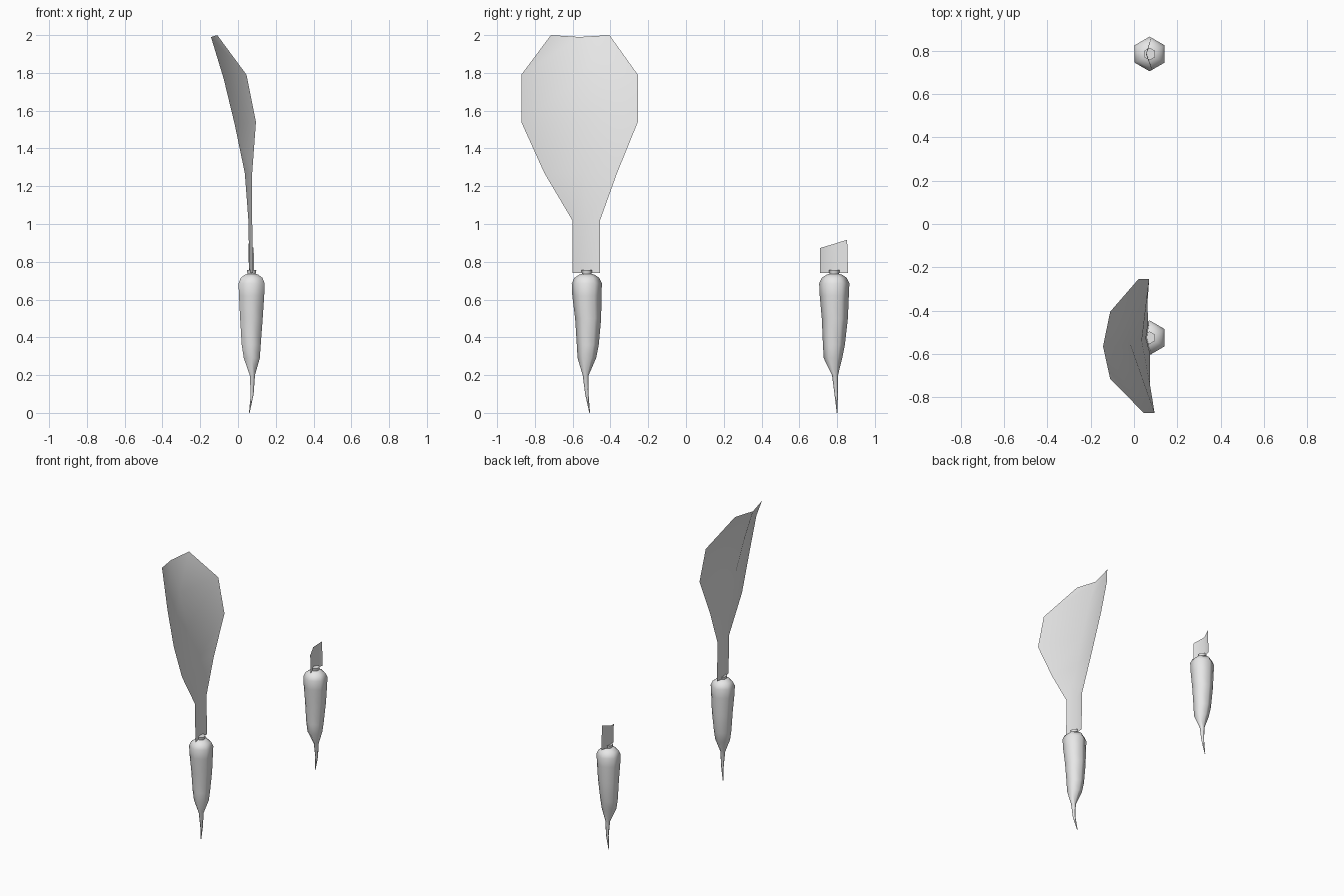
import bpy
import bmesh
from math import sin, cos, tau, radians

cube = bpy.data.objects.get("Cube")
if cube:
    bpy.data.objects.remove(cube, do_unlink=True)

grey = bpy.data.materials.new("pale_grey")
grey.use_nodes = True
grey.diffuse_color = (0.8, 0.8, 0.8, 1)
grey.node_tree.nodes["Principled BSDF"].inputs["Base Color"].default_value = (0.8, 0.8, 0.8, 1)


def loft(name, rows, closed, angle):
    """Skin a list of point rows; closed rows become capped tubes."""
    bm = bmesh.new()
    rings = [[bm.verts.new(p) for p in row] for row in rows]
    for a, b in zip(rings, rings[1:]):
        n = len(a)
        for i in range(n if closed else n - 1):
            j = (i + 1) % n
            bm.faces.new((a[i], a[j], b[j], b[i]))
    if closed:
        bm.faces.new(rings[0])
        bm.faces.new(rings[-1])
        bmesh.ops.recalc_face_normals(bm, faces=bm.faces[:])
    mesh = bpy.data.meshes.new(name)
    bm.to_mesh(mesh)
    bm.free()
    obj = bpy.data.objects.new(name, mesh)
    bpy.context.collection.objects.link(obj)
    mesh.materials.append(grey)
    bpy.ops.object.select_all(action='DESELECT')
    obj.select_set(True)
    bpy.context.view_layer.objects.active = obj
    bpy.ops.object.shade_smooth_by_angle(angle=radians(angle))
    return obj


def root(name, y, bend):
    """Six-sided tapering root; bend shifts the ring centres along y."""
    profile = [  # height, radius, centre x
        (0, .002, .06), (.1, .009, .075), (.2, .016, .076), (.29, .049, .073),
        (.36, .058, .07), (.5, .069, .071), (.62, .077, .072), (.685, .08, .072),
        (.715, .066, .072), (.732, .04, .072), (.736, .025, .072), (.757, .029, .072)]
    rows = []
    for (z, r, x), dy in zip(profile, bend):
        rows.append([(x + r * sin(tau * i / 6), y + dy + r * cos(tau * i / 6), z)
                     for i in range(6)])
    return loft(name, rows, True, 75)


root("leafy_root", -.525, (.015, 0, -.006, 0, .005, .007, 0, 0, 0, 0, 0, 0))
root("trimmed_root", .785, (.015, .01, .004, -.007, -.002, .003, 0, 0, 0, 0, 0, 0))

# Tall cupped leaf: each row runs edge, midrib, edge
leaf = [
    [(.08, -.602, .74), (.06, -.525, .74), (.07, -.455, .74)],
    [(.075, -.602, 1.02), (.055, -.527, 1.02), (.065, -.455, 1.02)],
    [(.075, -.75, 1.27), (.036, -.54, 1.27), (.062, -.365, 1.27)],
    [(.095, -.872, 1.54), (-.018, -.55, 1.53), (.07, -.255, 1.54)],
    [(.045, -.872, 1.79), (-.076, -.56, 1.77), (.02, -.255, 1.79)],
    [(-.11, -.715, 2), (-.143, -.565, 1.99), (-.11, -.405, 2)]]
loft("leaf", leaf, False, 50)

# Short cut stalk
stalk = [
    [(.085, .71, .74), (.058, .785, .74), (.08, .858, .74)],
    [(.083, .71, .873), (.055, .785, .895), (.077, .853, .917)]]
loft("cut_stalk", stalk, False, 50)
